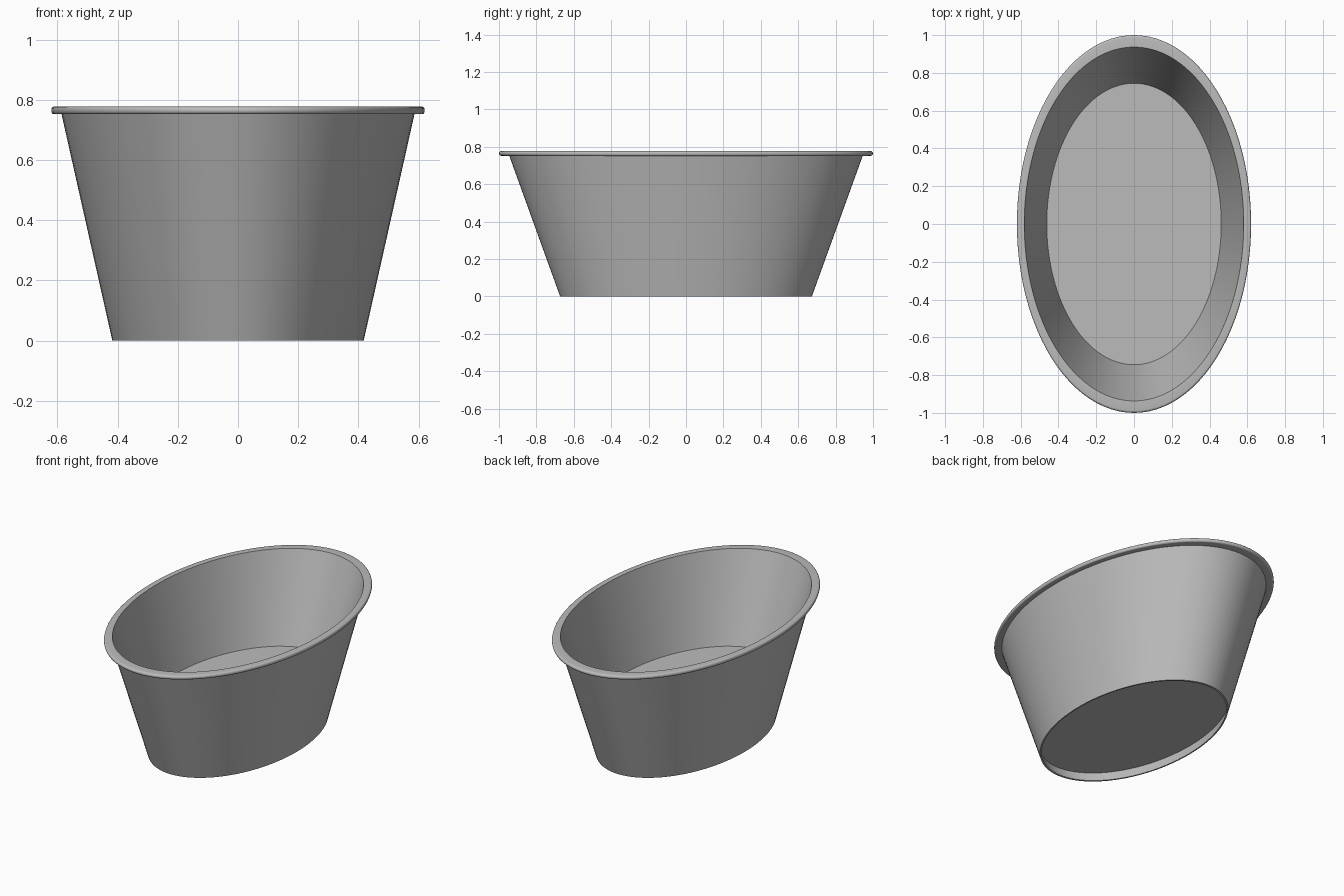
import bpy
import bmesh
import math

SEGMENTS = 96
ASPECT = 0.62      # width of the oval relative to its length

cube = bpy.data.objects.get("Cube")
if cube:
    bpy.data.objects.remove(cube, do_unlink=True)

grey = bpy.data.materials.new("plain grey")
grey.use_nodes = True
grey.diffuse_color = (0.5, 0.5, 0.5, 1)
grey.node_tree.nodes["Principled BSDF"].inputs["Base Color"].default_value = (0.5, 0.5, 0.5, 1)


def oval_lathe(name, profile, closed=False):
    """Sweep a (radius, height) profile round an oval; open ends are capped."""
    bm = bmesh.new()
    angles = [2 * math.pi * i / SEGMENTS for i in range(SEGMENTS)]
    rings = [[bm.verts.new((r * ASPECT * math.cos(a), r * math.sin(a), z))
              for a in angles] for r, z in profile]
    pairs = list(zip(rings, rings[1:]))
    if closed:
        pairs.append((rings[-1], rings[0]))
    for low, high in pairs:
        for i in range(SEGMENTS):
            j = (i + 1) % SEGMENTS
            bm.faces.new((low[i], low[j], high[j], high[i]))
    if not closed:
        bm.faces.new(rings[0])
        bm.faces.new(rings[-1])
    bmesh.ops.recalc_face_normals(bm, faces=bm.faces)
    mesh = bpy.data.meshes.new(name)
    bm.to_mesh(mesh)
    bm.free()
    mesh.materials.append(grey)
    obj = bpy.data.objects.new(name, mesh)
    bpy.context.collection.objects.link(obj)
    bpy.ops.object.select_all(action='DESELECT')
    obj.select_set(True)
    bpy.context.view_layer.objects.active = obj
    bpy.ops.object.shade_smooth_by_angle(angle=math.radians(35))
    return obj


# Rounded lip: half circle from the underside up to the top face
LIP_Z, LIP_R = 0.7645, 0.0125
lip = [(1 - LIP_R + LIP_R * math.cos(t), LIP_Z + LIP_R * math.sin(t))
       for t in (math.pi * (k / 10 - 0.5) for k in range(11))]

# Tub: recessed base, foot, flared wall, lip, inner wall and floor
oval_lathe("tub", [(0.681, 0.06), (0.660, 0), (0.673, 0), (0.945, LIP_Z - LIP_R)]
           + lip + [(0.937, LIP_Z + LIP_R), (0.745, 0.24)])
